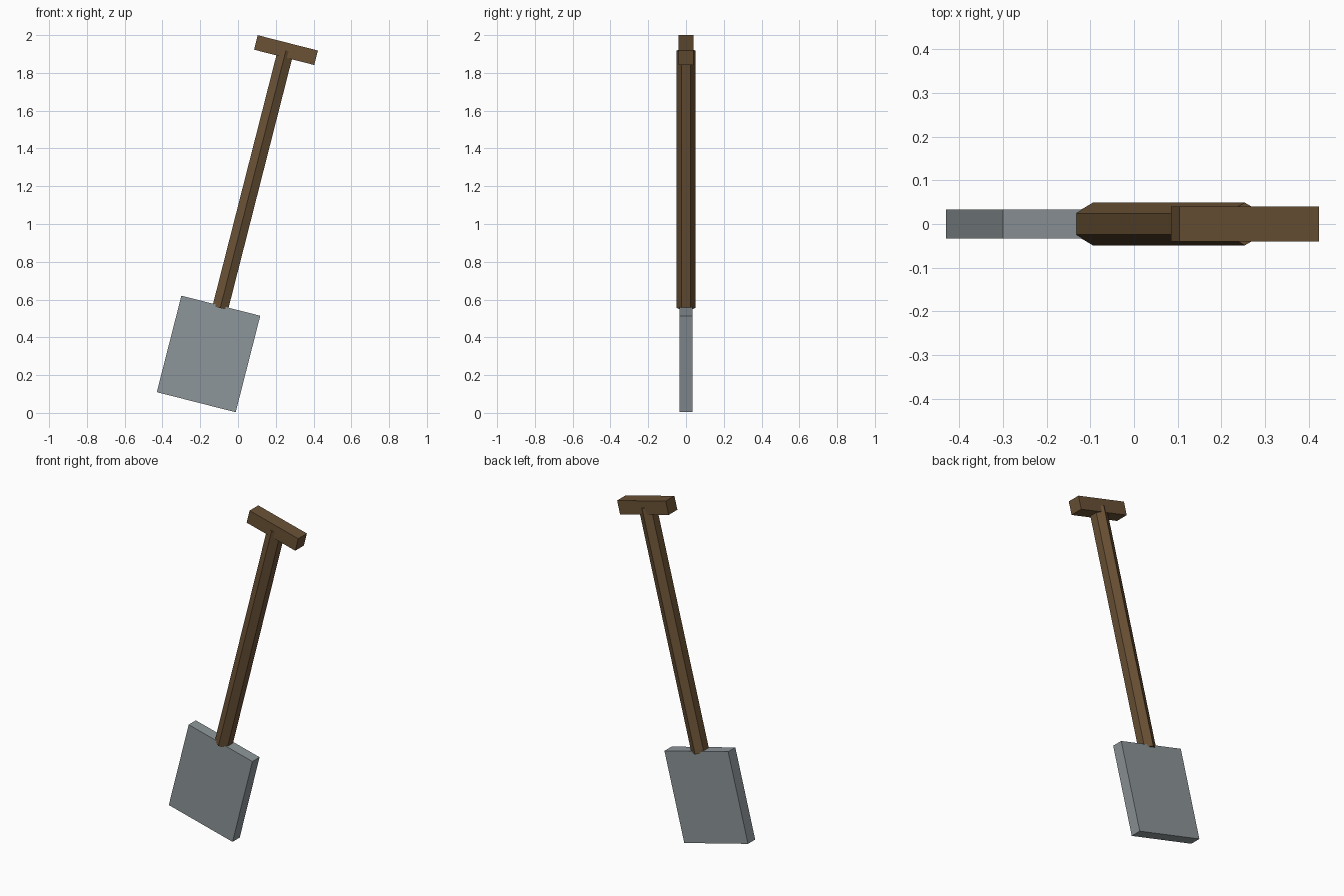
import bpy, math
from mathutils import Matrix

cube = bpy.data.objects.get("Cube")
if cube:
    bpy.data.objects.remove(cube, do_unlink=True)

# The whole tool leans towards +x around the blade centre
TILT = Matrix.Translation((-0.156, 0, 0.312)) @ Matrix.Rotation(math.radians(14.3), 4, 'Y')


def material(name, rgb):
    mat = bpy.data.materials.new(name)
    mat.use_nodes = True
    mat.diffuse_color = (*rgb, 1)
    mat.node_tree.nodes["Principled BSDF"].inputs["Base Color"].default_value = (*rgb, 1)
    return mat


def finish(name, mat, height, size=(1, 1, 1)):
    obj = bpy.context.object
    obj.name = name
    obj.data.materials.append(mat)
    obj.data.transform(Matrix.Diagonal((*size, 1)))
    obj.matrix_world = TILT @ Matrix.Translation((0, 0, height))
    return obj


steel = material("grey steel", (0.27, 0.305, 0.32))
wood = material("brown wood", (0.145, 0.083, 0.036))

# Flat rectangular blade
bpy.ops.mesh.primitive_cube_add(size=1)
finish("blade", steel, 0, (0.431, 0.067, 0.527))

# Six-sided shaft with ridges facing front and back
bottom, top = 0.251, 1.658
bpy.ops.mesh.primitive_cylinder_add(vertices=6, radius=0.049, depth=top - bottom)
finish("shaft", wood, (bottom + top) / 2)

# Cross grip
bpy.ops.mesh.primitive_cube_add(size=1)
finish("grip", wood, 1.66, (0.329, 0.081, 0.079))
